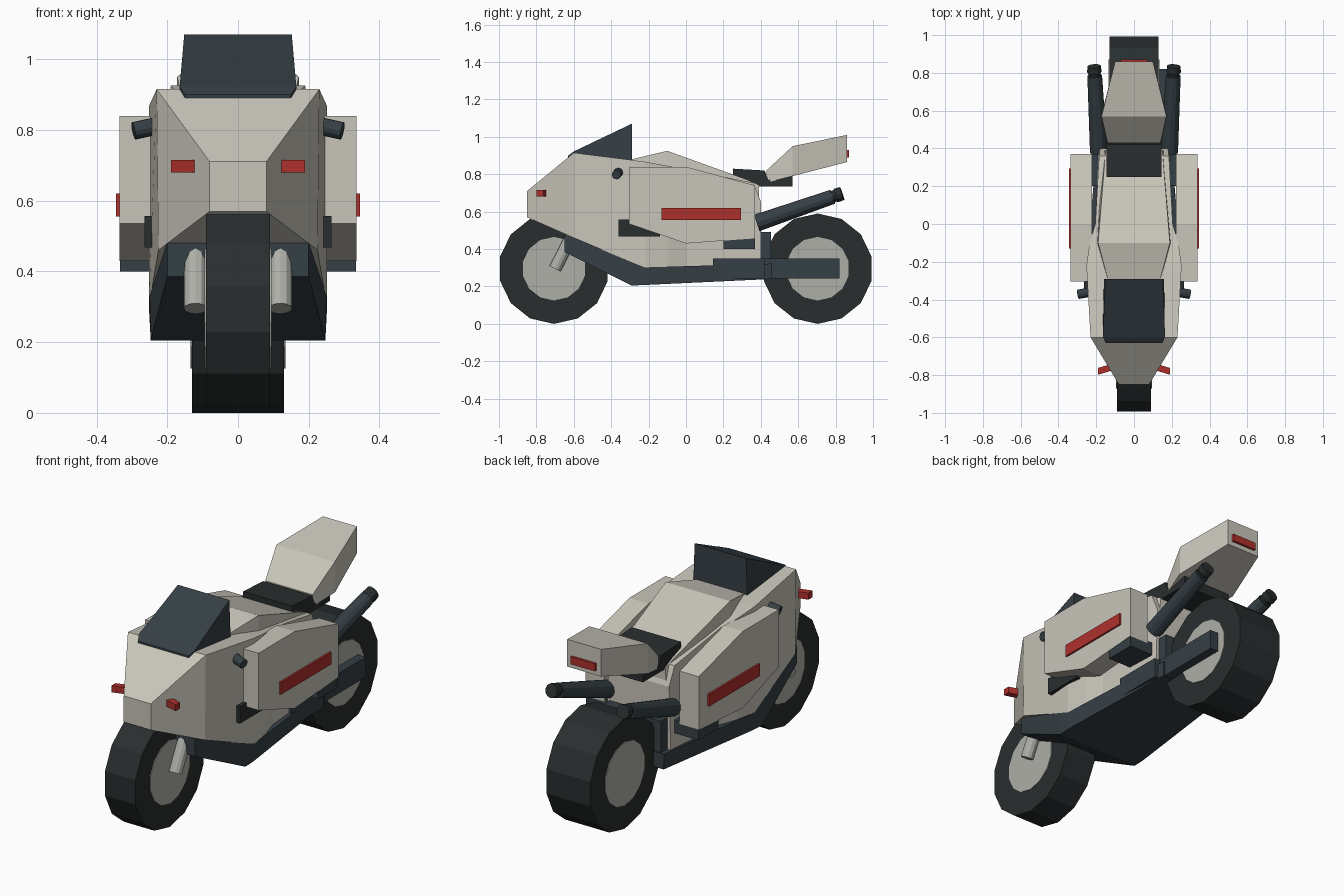
import bpy, bmesh, math
from mathutils import Vector

if "Cube" in bpy.data.objects:
    bpy.data.objects.remove(bpy.data.objects["Cube"])


def material(name, r, g, b):
    m = bpy.data.materials.new(name)
    m.diffuse_color = (r, g, b, 1)
    m.use_nodes = True
    m.node_tree.nodes["Principled BSDF"].inputs["Base Color"].default_value = m.diffuse_color
    return m


CREAM = material("cream_paint", 0.58, 0.56, 0.49)
BLACK = material("black_rubber", 0.022, 0.027, 0.028)
SLATE = material("slate_metal", 0.036, 0.05, 0.06)
RED = material("red_lens", 0.42, 0.03, 0.025)
HUB = material("hub_grey", 0.42, 0.43, 0.39)


def skin(name, rings, mat):
    """Join equal-length rings of points into a closed solid."""
    bm = bmesh.new()
    rows = [[bm.verts.new(p) for p in ring] for ring in rings]
    n = len(rows[0])
    for a, b in zip(rows, rows[1:]):
        for i in range(n):
            j = (i + 1) % n
            bm.faces.new((a[i], a[j], b[j], b[i]))
    bm.faces.new(rows[0][::-1])
    bm.faces.new(rows[-1])
    bmesh.ops.recalc_face_normals(bm, faces=bm.faces)
    me = bpy.data.meshes.new(name)
    bm.to_mesh(me)
    bm.free()
    me.materials.append(mat)
    ob = bpy.data.objects.new(name, me)
    bpy.context.collection.objects.link(ob)
    return ob


def prism(name, profile, x0, x1, mat):
    """Side profile (y, z) extruded across x."""
    return skin(name, [[(x, y, z) for y, z in profile] for x in (x0, x1)], mat)


def box(name, x0, x1, y0, y1, z0, z1, mat):
    return prism(name, [(y0, z0), (y1, z0), (y1, z1), (y0, z1)], x0, x1, mat)


def loft(name, sections, mat):
    """Sections along y: (y, bottom z, top z, bottom half width, top half width)."""
    return skin(name, [[(-b, y, z0), (b, y, z0), (t, y, z1), (-t, y, z1)]
                       for y, z0, z1, b, t in sections], mat)


def tube(name, stations, mat, sides=12):
    """Straight round bar through (point, radius) stations."""
    axis = Vector(stations[-1][0]) - Vector(stations[0][0])
    q = axis.to_track_quat('Z', 'Y')
    ring = [Vector((math.cos(k), math.sin(k), 0))
            for k in (2 * math.pi * i / sides for i in range(sides))]
    return skin(name, [[Vector(p) + q @ (v * r) for v in ring]
                       for p, r in stations], mat)


def mirrored(ob):
    """Mirror a one-sided part across x = 0."""
    ob.modifiers.new("mirror", 'MIRROR').use_mirror_merge = False
    return ob


def disc(y, z, r, n):
    return [(y + r * math.sin(2 * math.pi * i / n), z - r * math.cos(2 * math.pi * i / n))
            for i in range(n)]


# Wheels
for label, y, w in (("front", -0.706, 0.09), ("rear", 0.704, 0.13)):
    prism(label + "_tyre", disc(y, 0.295, 0.295, 14), -w, w, BLACK)
    prism(label + "_hub", disc(y, 0.295, 0.17, 14), -w - 0.004, w + 0.004, HUB)

# Main fairing and belly pan
loft("fairing", [(-0.85, 0.57, 0.71, 0.08, 0.08), (-0.60, 0.46, 0.915, 0.225, 0.23),
                 (-0.22, 0.30, 0.867, 0.252, 0.252), (-0.10, 0.304, 0.845, 0.235, 0.235),
                 (0.0, 0.307, 0.825, 0.205, 0.205), (0.36, 0.318, 0.755, 0.19, 0.185),
                 (0.40, 0.32, 0.655, 0.19, 0.18)], CREAM)
loft("belly_pan", [(-0.65, 0.385, 0.48, 0.20, 0.20), (-0.29, 0.205, 0.33, 0.247, 0.25),
                   (-0.22, 0.208, 0.302, 0.247, 0.252), (0.46, 0.24, 0.322, 0.19, 0.192)], SLATE)
box("rear_frame", -0.17, 0.17, 0.39, 0.455, 0.25, 0.49, SLATE)

# Tank, seat and tail
loft("tank", [(-0.29, 0.70, 0.88, 0.15, 0.14), (-0.10, 0.70, 0.925, 0.20, 0.19),
              (0.33, 0.66, 0.77, 0.175, 0.155), (0.39, 0.60, 0.74, 0.165, 0.15)], CREAM)
prism("seat", [(0.25, 0.83), (0.42, 0.82), (0.44, 0.77), (0.57, 0.79), (0.57, 0.735),
               (0.36, 0.735), (0.25, 0.78)], -0.145, 0.145, BLACK)
loft("tail", [(0.43, 0.755, 0.82, 0.14, 0.14), (0.57, 0.79, 0.95, 0.175, 0.172),
              (0.86, 0.865, 1.01, 0.10, 0.10)], CREAM)
box("tail_light", -0.072, 0.072, 0.85, 0.872, 0.89, 0.93, RED)

# Windscreen
loft("windscreen", [(-0.63, 0.875, 0.90, 0.15, 0.15), (-0.60, 0.875, 0.922, 0.165, 0.165),
                    (-0.29, 0.85, 1.07, 0.16, 0.152)], SLATE)

# Side panniers with red strips and footrests
mirrored(prism("pannier", [(-0.305, 0.84), (-0.305, 0.535), (0.0, 0.43), (0.37, 0.457),
                           (0.37, 0.74), (0.0, 0.84)], 0.222, 0.335, CREAM))
mirrored(box("pannier_strip", 0.32, 0.345, -0.13, 0.295, 0.555, 0.62, RED))
mirrored(box("rear_footrest", 0.19, 0.333, 0.20, 0.37, 0.40, 0.47, SLATE))
mirrored(box("side_vent", 0.22, 0.265, -0.36, -0.14, 0.467, 0.557, BLACK))

# Handlebar ends, indicators and fork legs
mirrored(tube("handlebar_end", [((0.20, -0.355, 0.818), 0.025),
                                ((0.295, -0.372, 0.797), 0.025)], SLATE))
mirrored(skin("indicator", [[(x, y + dy, z) for dy, z in
                             ((-0.018, 0.68), (0.018, 0.68), (0.018, 0.715), (-0.018, 0.715))]
                            for x, y in ((0.09, -0.75), (0.19, -0.78))], RED))
mirrored(tube("fork_leg", [((0.12, -0.70, 0.295), 0.033), ((0.12, -0.59, 0.51), 0.033)], HUB))

# Exhausts with flared tips
mirrored(tube("exhaust", [((0.187, 0.38, 0.54), 0.046), ((0.208, 0.785, 0.68), 0.039)], SLATE))
mirrored(tube("exhaust_tip", [((0.206, 0.76, 0.672), 0.028), ((0.209, 0.795, 0.684), 0.032),
                              ((0.210, 0.805, 0.687), 0.038), ((0.211, 0.835, 0.697), 0.036)], BLACK))

# Single-sided swingarm
box("swingarm", 0.11, 0.182, 0.145, 0.82, 0.243, 0.35, SLATE)
box("swingarm_pivot", 0.15, 0.215, 0.145, 0.42, 0.243, 0.35, SLATE)
